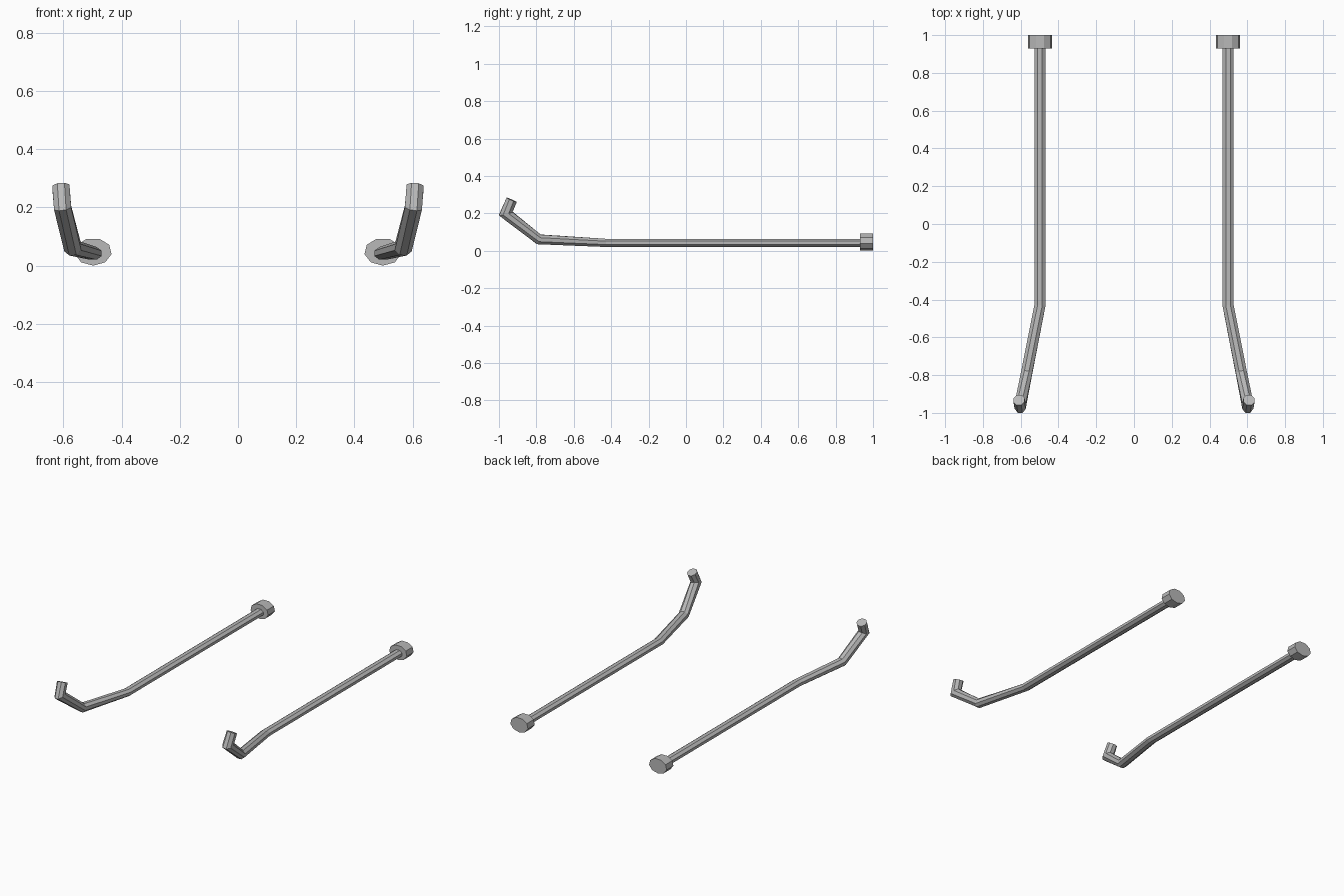
import bpy, bmesh, math
from mathutils import Vector

cube = bpy.data.objects.get("Cube")
if cube:
    bpy.data.objects.remove(cube)

metal = bpy.data.materials.new("grey metal")
metal.use_nodes = True
grey = (0.48, 0.48, 0.48, 1)
metal.diffuse_color = grey
metal.node_tree.nodes["Principled BSDF"].inputs["Base Color"].default_value = grey


def sweep(name, path, sides, start):
    """Mitred tube along path points of (position, half width, half thickness)."""
    bm = bmesh.new()
    pts = [Vector(p) for p, _, _ in path]
    rings = []
    for i, (_, wide, thick) in enumerate(path):
        before = (pts[i] - pts[i - 1]).normalized() if i else None
        after = (pts[i + 1] - pts[i]).normalized() if i + 1 < len(pts) else None
        d_in, d_out = before or after, after or before
        tangent = (d_in + d_out).normalized()
        side = Vector((1, 0, 0))
        side = (side - tangent * side.dot(tangent)).normalized()
        up = side.cross(tangent)
        miter = 1 / tangent.dot(d_in)
        ring = []
        for k in range(sides):
            a = start + math.tau * k / sides
            ring.append(bm.verts.new(pts[i] + side * wide * math.cos(a)
                                     + up * thick * miter * math.sin(a)))
        rings.append(ring)
    for r, s in zip(rings, rings[1:]):
        for k in range(sides):
            n = (k + 1) % sides
            bm.faces.new((r[k], r[n], s[n], s[k]))
    bm.faces.new(rings[0])
    bm.faces.new(rings[-1])
    bmesh.ops.recalc_face_normals(bm, faces=bm.faces)
    mesh = bpy.data.meshes.new(name)
    bm.to_mesh(mesh)
    bm.free()
    mesh.materials.append(metal)
    obj = bpy.data.objects.new(name, mesh)
    bpy.context.collection.objects.link(obj)


for label, s in (("left", 1), ("right", -1)):
    # Long arm, bent outward and hooked up at the front
    sweep(label + "_arm", [
        ((s * 0.498, 0.94, 0.042), 0.032, 0.0235),
        ((s * 0.498, -0.43, 0.042), 0.032, 0.0235),
        ((s * 0.568, -0.787, 0.061), 0.032, 0.028),
        ((s * 0.603, -0.964, 0.199), 0.032, 0.032),
        ((s * 0.609, -0.932, 0.272), 0.032, 0.032),
    ], 8, math.pi / 8)
    # Flattened round end cap at the back
    sweep(label + "_end_cap", [
        ((s * 0.498, 0.93, 0.0475), 0.064, 0.0475),
        ((s * 0.498, 1.0, 0.0475), 0.064, 0.0475),
    ], 9, -math.pi / 2)
